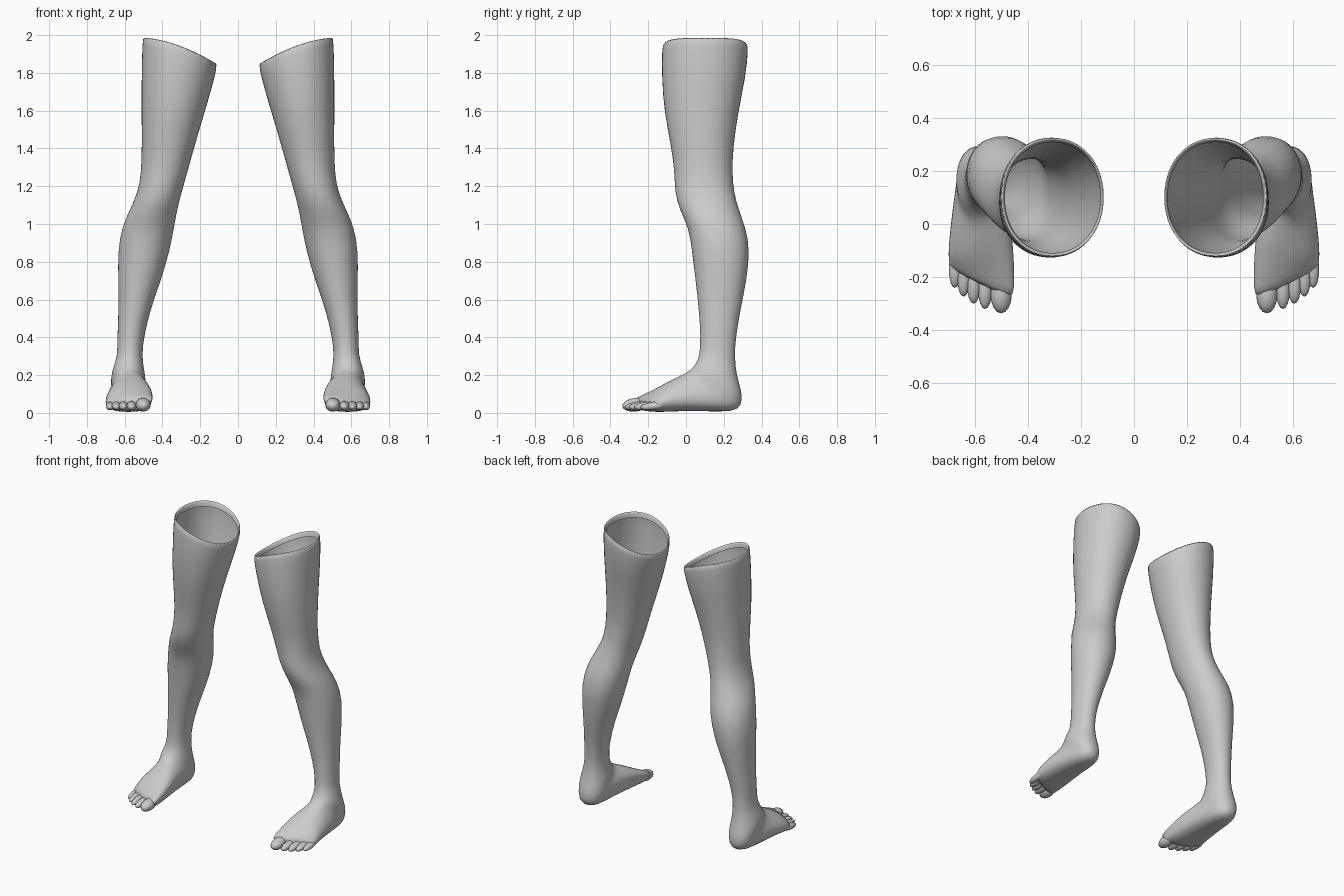
import bpy, bmesh, math
from mathutils import Matrix

if "Cube" in bpy.data.objects:
    bpy.data.objects.remove(bpy.data.objects["Cube"])

SEG = 24

# Leg rings: height, inner x, outer x, front y, back y
LEG = [
    (1.95, .125, .49, -.112, .312), (1.998, .115, .50, -.12, .325),
    (1.97, .108, .508, -.13, .333), (1.8, .14, .512, -.13, .317),
    (1.6, .185, .512, -.117, .277), (1.4, .234, .51, -.077, .25),
    (1.27, .268, .514, -.062, .246), (1.17, .297, .53, -.06, .255),
    (1.08, .32, .572, -.038, .278), (.98, .338, .617, .014, .318),
    (.86, .36, .637, .03, .34), (.7, .407, .635, .05, .322),
    (.55, .463, .632, .067, .29), (.4, .498, .64, .077, .264),
]
# Foot rings fan from ankle to toes: top y, z, bottom y, z, inner x, outer x
FOOT = [
    (.072, .31, .258, .30, .508, .638), (.057, .27, .267, .20, .498, .662),
    (.04, .245, .298, .11, .488, .675), (.02, .226, .298, .035, .488, .67),
    (-.005, .21, .25, .005, .48, .675), (-.045, .19, .12, .008, .473, .688),
    (-.10, .163, -.02, .010, .463, .70), (-.165, .13, -.14, .004, .458, .704),
    (-.23, .098, -.22, .006, .458, .70), (-.27, .078, -.27, .015, .468, .695),
]
# Toes: x, tip y, radius
TOES = [(.502, -.338, .040), (.563, -.322, .026), (.606, -.302, .025),
        (.644, -.275, .024), (.677, -.242, .023)]


def ring(bm, top, bottom, x0, x1, power, foot=0.0, skew=0.0, tilt=0.0):
    """Superellipse section between a front/top and a back/bottom point."""
    verts = []
    for i in range(SEG):
        a = 2 * math.pi * i / SEG
        c, s = (math.copysign(abs(f) ** (2 / power), f) for f in (math.cos(a), math.sin(a)))
        x = (x0 + x1) / 2 + (x1 - x0) / 2 * c - foot * max(0, s)
        y = (top[0] + bottom[0]) / 2 + (top[0] - bottom[0]) / 2 * s + skew * (x - .5)
        z = (top[1] + bottom[1]) / 2 + (top[1] - bottom[1]) / 2 * s
        z -= tilt * max(0, (.5 - x) / .39) ** 1.7
        verts.append(bm.verts.new((x, y, z)))
    return verts


def finish(bm, name, levels):
    bmesh.ops.recalc_face_normals(bm, faces=bm.faces[:])
    me = bpy.data.meshes.new(name)
    bm.to_mesh(me)
    bm.free()
    me.polygons.foreach_set("use_smooth", [True] * len(me.polygons))
    ob = bpy.data.objects.new(name, me)
    bpy.context.collection.objects.link(ob)
    ob.modifiers.new("mirror", 'MIRROR')
    if levels:
        sub = ob.modifiers.new("smooth", 'SUBSURF')
        sub.levels = sub.render_levels = levels


# Legs with feet: one continuous skin, open at the slanted thigh rim
bm = bmesh.new()
rings = []
for z, x0, x1, y0, y1 in LEG:
    tilt = .14 * min(1, max(0, (z - 1.35) / .6))
    rings.append(ring(bm, (y0, z), (y1, z), x0, x1, 2.1, tilt=tilt))
for i, (ya, za, yb, zb, x0, x1) in enumerate(FOOT):
    t = i / (len(FOOT) - 1)
    skew = (0, .15, .4, .5)[max(0, i - 6)]
    rings.append(ring(bm, (ya, za), (yb, zb), x0, x1, 2.1 + .5 * t,
                      foot=.03 * min(1, max(0, i - 3) / 3), skew=skew))
for a, b in zip(rings, rings[1:]):
    for i in range(SEG):
        j = (i + 1) % SEG
        bm.faces.new((a[i], a[j], b[j], b[i]))
bm.faces.new(rings[-1])
finish(bm, "legs", 1)

# Toes: stretched spheres sunk into the front of the foot
for n, (x, tip, r) in enumerate(TOES, 1):
    bm = bmesh.new()
    length = .07
    m = Matrix.Translation((x, tip + length, r * .4 + .027)) @ Matrix.Rotation(.12, 4, 'X')
    bmesh.ops.create_uvsphere(bm, u_segments=16, v_segments=10, radius=1,
                              matrix=m @ Matrix.Diagonal((r, length, r * .9, 1)))
    finish(bm, f"toes_{n}", 0)
